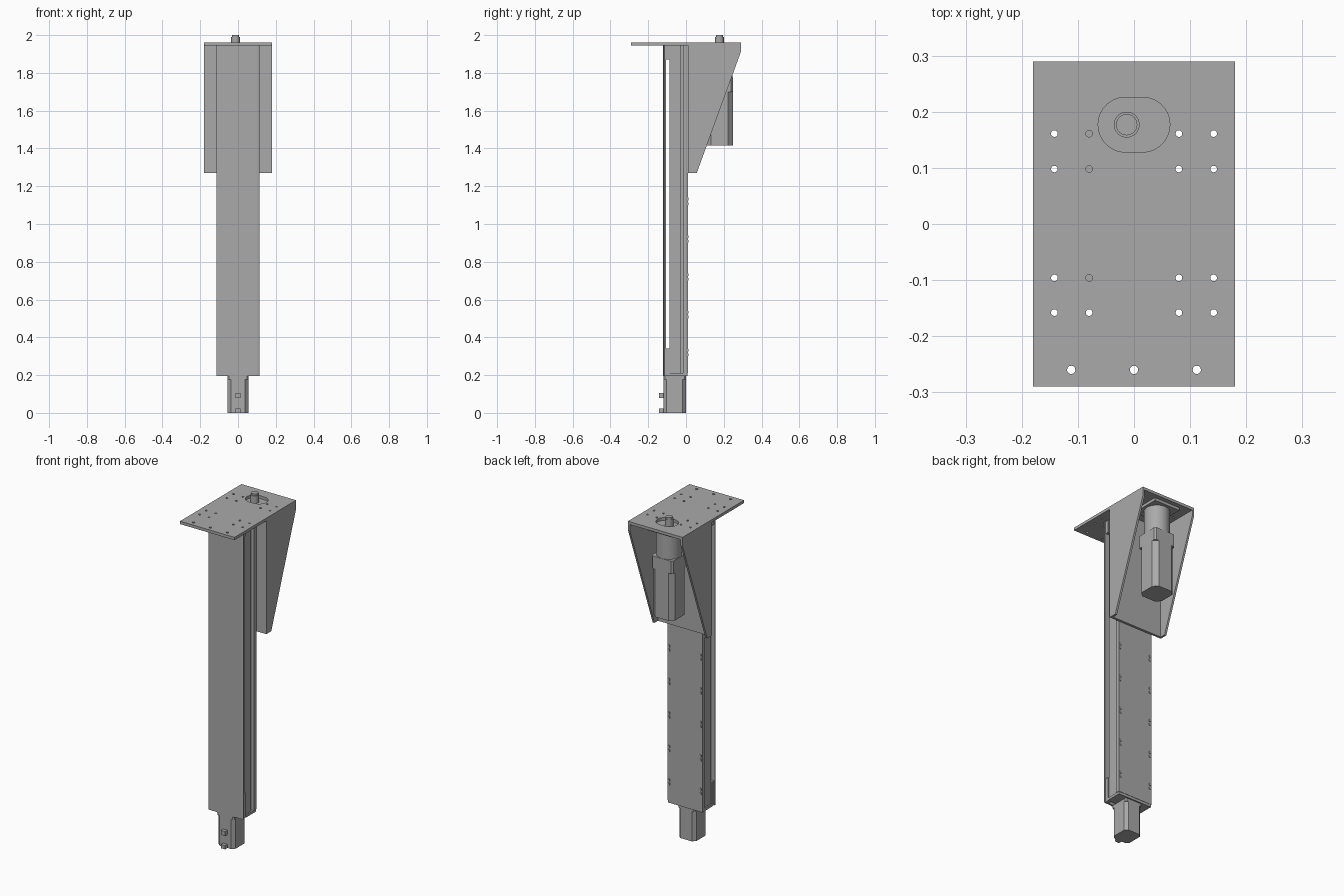
import bpy, bmesh, math

if "Cube" in bpy.data.objects:
    bpy.data.objects.remove(bpy.data.objects["Cube"])

# Single metal colour
metal = bpy.data.materials.new("plain grey metal")
metal.use_nodes = True
grey = (0.4, 0.4, 0.4, 1)
metal.diffuse_color = grey
metal.node_tree.nodes["Principled BSDF"].inputs["Base Color"].default_value = grey


def finish(name, bm, smooth=False):
    bmesh.ops.recalc_face_normals(bm, faces=bm.faces)
    mesh = bpy.data.meshes.new(name)
    bm.to_mesh(mesh)
    bm.free()
    mesh.materials.append(metal)
    ob = bpy.data.objects.new(name, mesh)
    bpy.context.collection.objects.link(ob)
    bpy.ops.object.select_all(action='DESELECT')
    ob.select_set(True)
    bpy.context.view_layer.objects.active = ob
    if smooth:
        bpy.ops.object.shade_smooth_by_angle(angle=math.radians(40))
    return ob


def extrude(bm, pts, lo, hi, axis='z'):
    """Extrude a flat outline: xy points along z, or yz points along x."""
    place = (lambda p, t: (p[0], p[1], t)) if axis == 'z' else (lambda p, t: (t, p[0], p[1]))
    a = [bm.verts.new(place(p, lo)) for p in pts]
    b = [bm.verts.new(place(p, hi)) for p in pts]
    bm.faces.new(a)
    bm.faces.new(b)
    for i in range(len(pts)):
        j = (i + 1) % len(pts)
        bm.faces.new((a[i], a[j], b[j], b[i]))


def prism(name, pts, lo, hi, axis='z', smooth=False):
    bm = bmesh.new()
    extrude(bm, pts, lo, hi, axis)
    return finish(name, bm, smooth)


def rect(x0, x1, y0, y1):
    return [(x0, y0), (x1, y0), (x1, y1), (x0, y1)]


def box(name, x0, x1, y0, y1, z0, z1):
    return prism(name, rect(x0, x1, y0, y1), z0, z1)


def circle(x, y, r, n=24):
    return [(x + r * math.cos(math.tau * i / n), y + r * math.sin(math.tau * i / n)) for i in range(n)]


def chamfered(cx, cy, hx, hy, c):
    quarter = [(hx, hy - c), (hx - c, hy)]
    pts = quarter + [(-x, y) for x, y in quarter[::-1]]
    pts += [(-x, -y) for x, y in pts]
    return [(cx + x, cy + y) for x, y in pts]


def mirrored(half):
    return half + [(-x, y) for x, y in half[::-1]]


# Top plate with bolt holes and a rounded slot for the motor shaft
plate = box("top_plate", -0.18, 0.18, -0.29, 0.29, 1.945, 1.962)
bm = bmesh.new()
for x in (-0.142, -0.08, 0.08, 0.142):
    for y in (-0.158, -0.096, 0.098, 0.161):
        extrude(bm, circle(x, y, 0.006, 12), 1.9, 2)
for x in (-0.112, 0, 0.112):
    extrude(bm, circle(x, -0.26, 0.0075, 12), 1.9, 2)
slot = [(x + math.copysign(0.015, x), y) for x, y in circle(0, 0.177, 0.049, 30)]
extrude(bm, slot, 1.9, 2)
cutter = finish("plate_cutter", bm)
cutter.hide_render = True
mod = plate.modifiers.new("holes", 'BOOLEAN')
mod.operation = 'DIFFERENCE'
mod.solver = 'EXACT'
mod.object = cutter
bpy.context.view_layer.objects.active = plate
bpy.ops.object.modifier_apply(modifier=mod.name)
bpy.data.objects.remove(cutter)

# Column body with a groove along each side
half = [(0.105, -0.087), (0.105, -0.027), (0.094, -0.027), (0.094, -0.015),
        (0.115, -0.015), (0.115, 0.01)]
prism("column_body", mirrored(half), 0.21, 1.945)
box("column_end_cap", -0.113, 0.113, -0.087, 0.008, 0.195, 0.21)

# Front cover standing clear of the body, with a slightly raised centre
cover = [(0.06, -0.121), (0.06, -0.118), (0.102, -0.118), (0.115, -0.114),
         (0.115, -0.107)]
prism("front_cover", mirrored(cover), 0.195, 1.945)

# Spacer blocks joining cover and body at the ends
for label, z0, z1 in (("lower", 0.195, 0.34), ("upper", 1.87, 1.945)):
    box(label + "_left_spacer", 0.09, 0.11, -0.108, -0.086, z0, z1)
    box(label + "_right_spacer", -0.11, -0.07, -0.108, -0.086, z0, z1)

# Pairs of small fasteners along the back edges of the column
bm = bmesh.new()
for side in (-1, 1):
    for i in range(5):
        for dz in (-0.012, 0.012):
            z = 0.32 + 0.2 * i + dz
            extrude(bm, rect(0.008, 0.013, z - 0.007, z + 0.007),
                    side * 0.104 - 0.005, side * 0.104 + 0.005, 'x')
finish("back_fasteners", bm)

# Bracket: back wall and two tapering side walls
box("bracket_back", -0.17, 0.17, 0.01, 0.024, 1.27, 1.945)
wedge = [(0.01, 1.27), (0.057, 1.27), (0.29, 1.91), (0.29, 1.945), (0.01, 1.945)]
for label, x in (("left", 0.168), ("right", -0.18)):
    prism(label + "_bracket_wall", wedge, x, x + 0.012, 'x')

# Drive motor hanging under the plate
mx, my = -0.013, 0.177
box("motor_mount", mx - 0.086, mx + 0.086, my - 0.087, my + 0.087, 1.928, 1.945)
prism("gearbox", circle(mx, my, 0.07, 40), 1.76, 1.928, smooth=True)
prism("motor_flange", chamfered(mx, my, 0.071, 0.071, 0.01), 1.7, 1.775)
prism("motor_body", chamfered(mx, my, 0.071, 0.071, 0.026), 1.415, 1.7)
prism("motor_shaft", circle(mx, my, 0.023), 1.9, 1.99, smooth=True)
prism("motor_shaft_tip", circle(mx, my, 0.019), 1.99, 2.0, smooth=True)

# Lower motor with its collar and two plugs on the front
prism("lower_motor_collar", chamfered(0, -0.06, 0.056, 0.06, 0.008), 0.178, 0.197)
prism("lower_motor", chamfered(0, -0.06, 0.056, 0.06, 0.018), 0, 0.18)
for label, z0, z1 in (("upper", 0.08, 0.106), ("lower", 0, 0.022)):
    box(label + "_plug", -0.014, 0.014, -0.142, -0.118, z0, z1)
